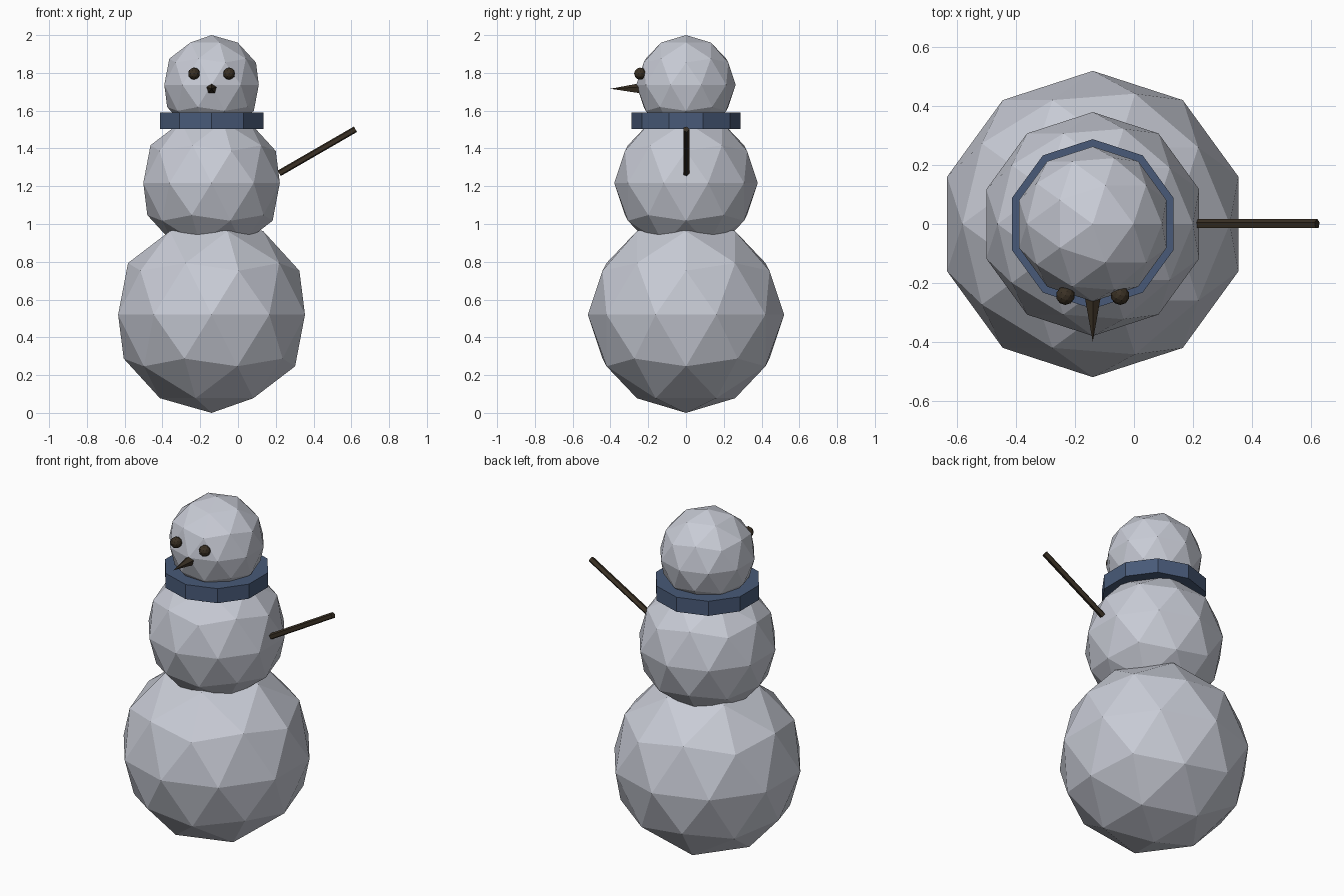
import bpy
from math import radians
from mathutils import Vector

if "Cube" in bpy.data.objects:
    bpy.data.objects.remove(bpy.data.objects["Cube"])

CX = -0.14  # body axis


def material(name, rgb):
    m = bpy.data.materials.new(name)
    m.diffuse_color = (*rgb, 1)
    m.use_nodes = True
    m.node_tree.nodes["Principled BSDF"].inputs["Base Color"].default_value = m.diffuse_color
    return m


snow = material("snow", (0.58, 0.60, 0.67))
blue = material("scarf_blue", (0.065, 0.102, 0.188))
dark = material("dark_brown", (0.042, 0.030, 0.018))


def finish(name, mat):
    ob = bpy.context.object
    ob.name = name
    ob.data.materials.append(mat)
    return ob


def ball(name, r, loc, mat):
    bpy.ops.mesh.primitive_ico_sphere_add(subdivisions=2, radius=r, location=loc)
    return finish(name, mat)


# Stacked snowballs
ball("lower_ball", 0.52, (CX, 0, 0.52), snow)
ball("middle_ball", 0.38, (CX, 0, 1.217), snow)
ball("head", 0.263, (CX, 0, 1.737), snow)

# Scarf band
bpy.ops.mesh.primitive_cylinder_add(vertices=10, radius=0.288, depth=0.086,
                                    location=(CX, 0, 1.546))
finish("scarf", blue)

# Eyes
for side, name in ((-1, "eye_left"), (1, "eye_right")):
    ball(name, 0.032, (CX + side * 0.093, -0.243, 1.796), dark)

# Nose cone pointing forward
bpy.ops.mesh.primitive_cone_add(vertices=5, radius1=0.03, radius2=0, depth=0.16,
                                location=(CX, -0.32, 1.716),
                                rotation=(radians(90), 0, 0))
finish("nose", dark)

# Single stick arm
start, end = Vector((0.218, 0, 1.269)), Vector((0.622, 0, 1.501))
bpy.ops.mesh.primitive_cylinder_add(vertices=5, radius=0.0175,
                                    depth=(end - start).length,
                                    location=(start + end) / 2,
                                    rotation=(0, radians(60), 0))
finish("stick_arm", dark)
